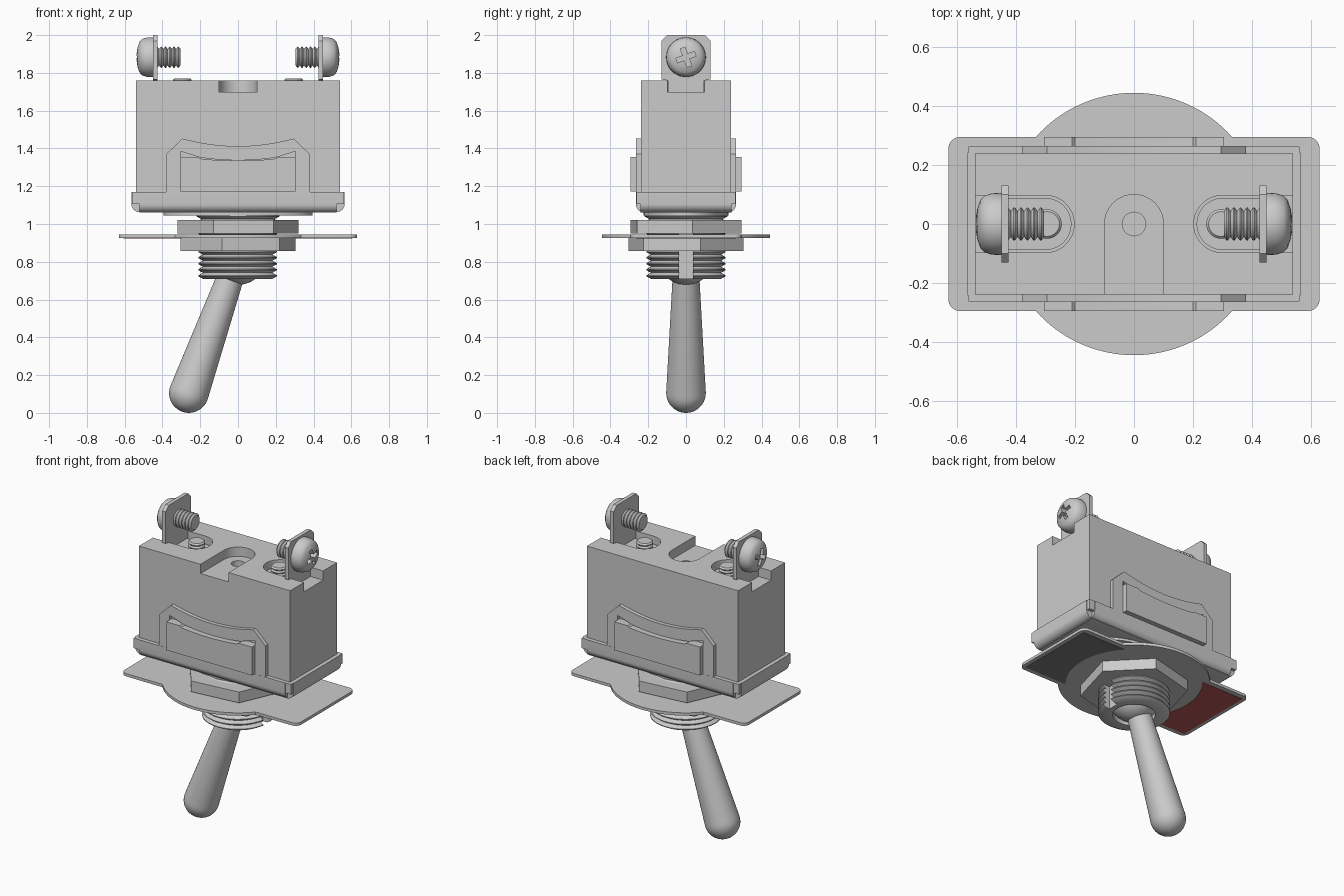
import bpy, bmesh, math
from mathutils import Vector, Matrix

if "Cube" in bpy.data.objects:
    bpy.data.objects.remove(bpy.data.objects["Cube"])


def finish(name, bm, angle=35, color=None):
    bmesh.ops.remove_doubles(bm, verts=bm.verts, dist=1e-5)
    bmesh.ops.recalc_face_normals(bm, faces=bm.faces)
    me = bpy.data.meshes.new(name)
    bm.to_mesh(me)
    bm.free()
    ob = bpy.data.objects.new(name, me)
    bpy.context.collection.objects.link(ob)
    if color:
        mat = bpy.data.materials.new(name + "_paint")
        mat.diffuse_color = color
        mat.use_nodes = True
        mat.node_tree.nodes["Principled BSDF"].inputs["Base Color"].default_value = mat.diffuse_color
        me.materials.append(mat)
    smooth(ob, angle)
    return ob


def smooth(ob, angle=35):
    bpy.ops.object.select_all(action='DESELECT')
    ob.select_set(True)
    bpy.context.view_layer.objects.active = ob
    bpy.ops.object.shade_smooth_by_angle(angle=math.radians(angle))


def prism(name, pts, axis, lo, hi, color=None):
    """Extrude a 2D outline along an axis from lo to hi."""
    place = {'x': lambda u, v, w: (w, u, v),
             'y': lambda u, v, w: (u, w, v),
             'z': lambda u, v, w: (u, v, w)}[axis]
    bm = bmesh.new()
    a, b = ([bm.verts.new(place(u, v, w)) for u, v in pts] for w in (lo, hi))
    bm.faces.new(a)
    bm.faces.new(b)
    for i in range(len(pts)):
        j = (i + 1) % len(pts)
        bm.faces.new((a[i], a[j], b[j], b[i]))
    return finish(name, bm, color=color)


def box(name, x0, x1, y0, y1, z0, z1):
    return prism(name, [(x0, y0), (x1, y0), (x1, y1), (x0, y1)], 'z', z0, z1)


def lathe(name, prof, origin=(0, 0, 0), direction=(0, 0, 1), closed=False, n=48):
    """Revolve (radius, height) points about a direction."""
    bm = bmesh.new()
    vs = [bm.verts.new((r, 0, z)) for r, z in prof]
    es = [bm.edges.new(p) for p in zip(vs, vs[1:])]
    if closed:
        es.append(bm.edges.new((vs[-1], vs[0])))
    bmesh.ops.spin(bm, geom=vs + es, axis=(0, 0, 1), cent=(0, 0, 0),
                   angle=2 * math.pi, steps=n)
    rot = Vector(direction).to_track_quat('Z', 'Y').to_matrix().to_4x4()
    bm.transform(Matrix.Translation(origin) @ rot)
    return finish(name, bm)


def arc(cx, cy, r, a0, a1, n=8):
    return [(cx + r * math.cos(math.radians(a0 + (a1 - a0) * i / n)),
             cy + r * math.sin(math.radians(a0 + (a1 - a0) * i / n))) for i in range(n + 1)]


def cut(ob, cutters):
    for c in cutters:
        c.hide_render = True
        m = ob.modifiers.new("cut", 'BOOLEAN')
        m.operation, m.solver, m.object = 'DIFFERENCE', 'EXACT', c
        bpy.context.view_layer.objects.active = ob
        bpy.ops.object.modifier_apply(modifier=m.name)
        bpy.data.objects.remove(c)
    smooth(ob)


def thread(z0, z1, outer, root, turns):
    p = (z1 - z0) / turns
    pts = []
    for i in range(turns):
        z = z0 + i * p
        pts += [(root, z), (outer, z + p * .42), (outer, z + p * .58)]
    return pts + [(root, z1)]


# housing with centre recess, pivot hole and two open terminal wells
housing = box("housing", -.54, .54, -.239, .239, 1.08, 1.76)
cutters = [prism("slot", [(-.1, -.3), (.1, -.3)] + arc(0, 0, .1, 0, 180, 20), 'z', 1.70, 1.9),
           prism("hole", arc(0, 0, .04, 0, 345, 23), 'z', 1.62, 1.9)]
for s in (-1, 1):
    well = [(.6, -.097), (.6, .097)] + arc(.3, 0, .097, 90, 270, 20)
    cutters.append(prism("well", [(s * x, y) for x, y in well], 'z', 1.70, 1.9))
cut(housing, cutters)

# folded bracket: long sides and end flanges with rounded lower bends
def bend(half, z):
    return [(half, 1.17), (-half, 1.17)] + arc(-half + .045, z + .045, .045, 180, 270) \
        + arc(half - .045, z + .045, .045, 270, 360)
prism("bracket_sides", bend(.265, 1.06), 'x', -.522, .522)
prism("bracket_ends", bend(.565, 1.062), 'y', -.242, .242)
for sx in (-1, 1):
    for sy in (-1, 1):
        box("bracket_corner", *sorted((sx * .5, sx * .561)), *sorted((sy * .23, sy * .263)),
            1.105, 1.17)

# arched side plates and raised tabs
def dip(half, z_end, z_mid, n=12):
    return [(half - 2 * half * i / n, z_mid + (z_end - z_mid) * (1 - 2 * i / n) ** 2)
            for i in range(n + 1)]
arch = [(-.38, 1.15), (.38, 1.15), (.38, 1.37), (.295, 1.452)] + dip(.23, 1.437, 1.412) \
    + [(-.295, 1.452), (-.38, 1.37)]
window = [(-.305, 1.172), (.305, 1.172), (.305, 1.385)] + dip(.2, 1.352, 1.337) + [(-.305, 1.385)]
tab = [(-.305, 1.172), (.305, 1.172), (.305, 1.355), (.21, 1.355)] + dip(.2, 1.346, 1.335) \
    + [(-.21, 1.355), (-.305, 1.355)]
for s, side in ((-1, "front"), (1, "back")):
    plate = prism(side + "_arch", arch, 'y', *sorted((s * .23, s * .264)))
    cut(plate, [prism("window", window, 'y', *sorted((s * .2, s * .3)))])
    prism(side + "_tab", tab, 'y', *sorted((s * .235, s * .295)))

# oval base flange and threaded bushing with keyway
prism("base_flange", [(x * 1.75, y) for x, y in arc(0, 0, .225, 0, 352.5, 47)], 'z', 1.045, 1.07)
lathe("bushing_collar", [(0, 1.025), (.19, 1.025), (.22, 1.04), (.22, 1.06), (0, 1.06)])
bushing = lathe("bushing", [(.125, .71)] + thread(.71, 1.03, .21, .186, 10) + [(.125, 1.03)],
                closed=True)
cut(bushing, [box("key", .155, .3, -.036, .036, .6, 1.02)])

# hexagonal nuts
for name, r, a, z0, z1 in (("upper_nut", .321, 6, .95, 1.02), ("lower_nut", .315, 14.3, .857, .928)):
    prism(name, arc(0, 0, r, a, a + 300, 5), 'z', z0, z1)

# indicator plate with two coloured fields underneath
outline = arc(.59, .255, .04, 0, 90) + arc(0, 0, .445, 41.6, 138.4, 32) \
    + arc(-.59, .255, .04, 90, 180) + arc(-.59, -.255, .04, 180, 270) \
    + arc(0, 0, .445, 221.6, 318.4, 32) + arc(.59, -.255, .04, 270, 360)
prism("indicator_plate", outline, 'z', .926, .944)
field = [(.605, -.265), (.605, .265)] + arc(0, 0, .4, 41.5, -41.5, 16)
prism("off_field", field, 'z', .923, .93, (.2, .2, .2, 1))
prism("on_field", [(-x, y) for x, y in field], 'z', .923, .93, (.5, .1, .1, 1))

# toggle lever and its ball pivot
L = .77
lever = [(0, 0), (.062, 0), (.072, .14), (.104, L - .02)] + \
    [(max(x, 0), y) for x, y in arc(0, L, .105, 0, 90, 12)]
lathe("toggle_lever", lever, (0, 0, .83), (-.26, 0, -.725))
lathe("lever_ball", [(max(x, 0), y) for x, y in arc(0, .83, .152, -90, 90, 24)])

# terminals: upright plate, foot, stud and cross-head screw at each end
Z = 1.883
for s, side in ((-1, "left"), (1, "right")):
    up = [(-.095, 1.70), (.095, 1.70), (.095, 1.76), (.13, 1.765), (.13, 1.97), (.1, 2.0),
          (-.1, 2.0), (-.13, 1.97), (-.13, 1.765), (-.095, 1.76)]
    prism(side + "_terminal", up, 'x', *sorted((s * .425, s * .45)))
    foot = [(.44, -.088), (.44, .088)] + arc(.3, 0, .088, 90, 270, 16)
    prism(side + "_foot", [(s * x, y) for x, y in foot], 'z', 1.69, 1.715)
    lathe(side + "_stud", thread(1.69, 1.77, .05, .042, 4) + [(0, 1.77)], (s * .295, 0, 0), n=32)
    lathe(side + "_screw_shaft", [(0, .305)] + thread(.305, .44, .056, .044, 6) + [(0, .44)],
          (0, 0, Z), (s, 0, 0), n=32)
    head = lathe(side + "_screw_head", [(0, .445), (.103, .445), (.105, .455), (.104, .482),
                 (.096, .508), (.08, .522), (.05, .532), (.025, .536), (0, .537)],
                 (0, 0, Z), (s, 0, 0))
    bars = []
    for a in (20, 110):
        c, d = math.cos(math.radians(a)), math.sin(math.radians(a))
        bar = [(u * c - v * d, Z + u * d + v * c) for u, v in
               ((-.052, -.013), (.052, -.013), (.052, .013), (-.052, .013))]
        bars.append(prism("cross", bar, 'x', *sorted((s * .495, s * .6))))
    cut(head, bars)
